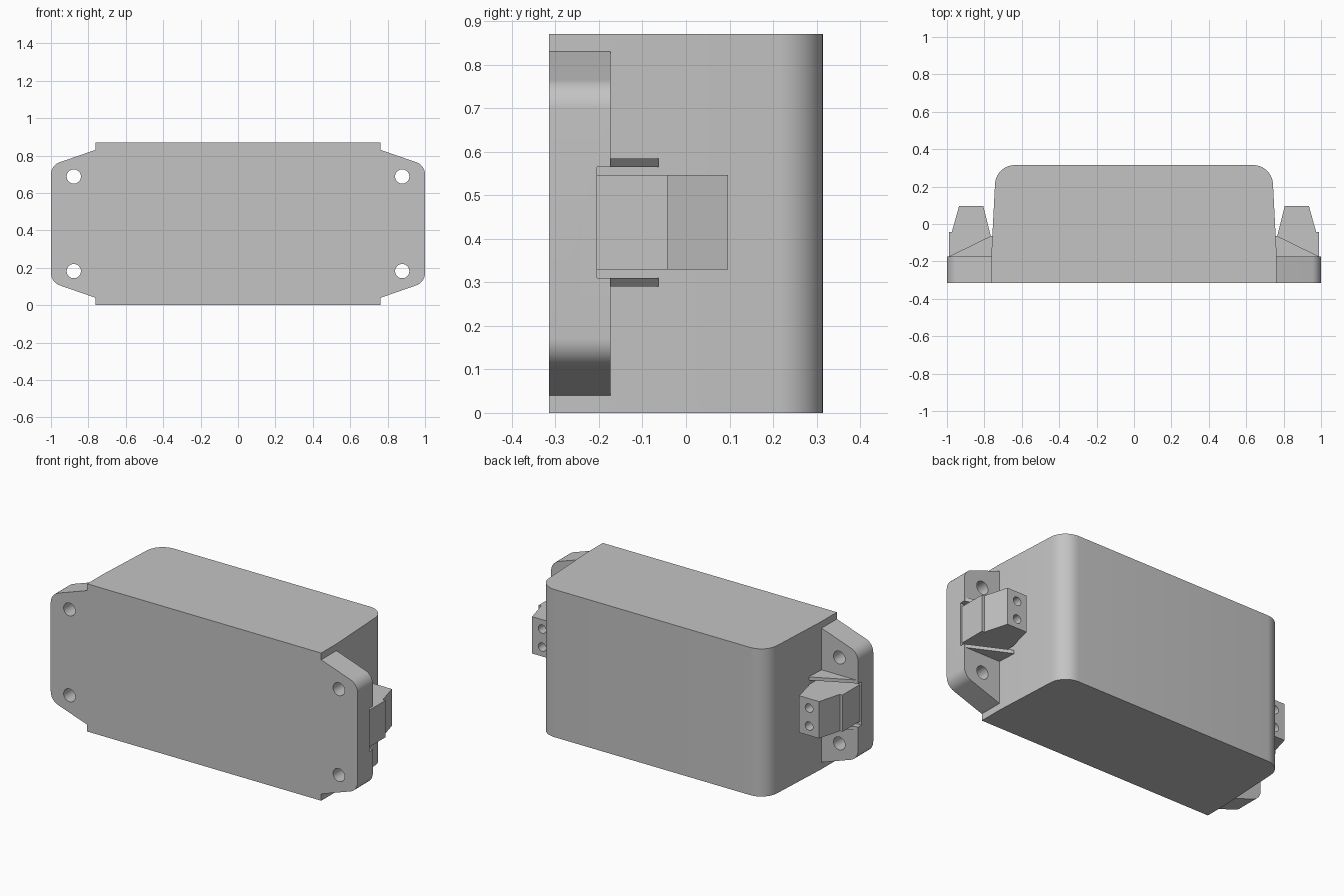
import bpy, bmesh, math
from mathutils import Vector

if "Cube" in bpy.data.objects:
    bpy.data.objects.remove(bpy.data.objects["Cube"])

HEIGHT, MID = 0.87, 0.435
FRONT, STEP, BACK = -0.315, -0.173, 0.315

grey = bpy.data.materials.new("light grey plastic")
grey.use_nodes = True
grey.diffuse_color = (0.55, 0.55, 0.55, 1)
grey.node_tree.nodes["Principled BSDF"].inputs["Base Color"].default_value = (0.55, 0.55, 0.55, 1)


def rounded(points, steps=10):
    """Replace each (x, y, tangent_length) corner with a circular arc."""
    out = []
    for i, p in enumerate(points):
        c = Vector(p[:2])
        if len(p) == 2:
            out.append(c)
            continue
        a = (Vector(points[i - 1][:2]) - c).normalized()
        b = (Vector(points[(i + 1) % len(points)][:2]) - c).normalized()
        half = a.angle(b) / 2
        radius = p[2] * math.tan(half)
        centre = c + (a + b).normalized() * p[2] / math.cos(half)
        inward = (c - centre).normalized()
        sweep = math.pi / 2 - half
        side = (a - inward * a.dot(inward)).normalized()
        for k in range(steps + 1):
            t = sweep * (1 - 2 * k / steps)
            out.append(centre + radius * (inward * math.cos(t) + side * math.sin(t)))
    return out


def prism(name, points, lo, hi, axis):
    """Extrude a profile along z (points are x, y) or along y (points are x, z)."""
    bm = bmesh.new()
    place = (lambda p, d: (p[0], p[1], d)) if axis == "z" else (lambda p, d: (p[0], d, p[1]))
    face = bm.faces.new([bm.verts.new(place(p, lo)) for p in points])
    moved = bmesh.ops.extrude_face_region(bm, geom=[face])["geom"]
    shift = Vector(place((0, 0), hi - lo))
    bmesh.ops.translate(bm, vec=shift, verts=[v for v in moved if isinstance(v, bmesh.types.BMVert)])
    bmesh.ops.recalc_face_normals(bm, faces=bm.faces)
    mesh = bpy.data.meshes.new(name)
    bm.to_mesh(mesh)
    bm.free()
    mesh.materials.append(grey)
    obj = bpy.data.objects.new(name, mesh)
    bpy.context.collection.objects.link(obj)
    return obj


def circle(x, z, r, n=32):
    return [(x + r * math.cos(math.tau * i / n), z + r * math.sin(math.tau * i / n)) for i in range(n)]


def combine(target, other, operation):
    """Apply a boolean and discard the helper."""
    mod = target.modifiers.new("combine", "BOOLEAN")
    mod.operation, mod.object, mod.solver = operation, other, "EXACT"
    graph = bpy.context.evaluated_depsgraph_get()
    mesh = bpy.data.meshes.new_from_object(target.evaluated_get(graph))
    target.modifiers.clear()
    target.data = mesh
    bpy.data.objects.remove(other)


def smooth(obj):
    bpy.ops.object.select_all(action="DESELECT")
    obj.select_set(True)
    bpy.context.view_layer.objects.active = obj
    bpy.ops.object.shade_smooth_by_angle(angle=math.radians(20))


def mirror(points, about=0):
    return [(2 * about - p[0], *p[1:]) for p in reversed(points)]


# Front plate with mounting ears, and the drafted box behind it
low = [(0.763, 0), (0.763, 0.04), (1, 0.122, 0.05)]
right = low + [(p[0], HEIGHT - p[1], *p[2:]) for p in reversed(low)]
housing = prism("housing", rounded(right + mirror(right)), FRONT, STEP, "y")
wall = [(0.763, STEP - 0.02), (0.763, STEP), (0.738, BACK, 0.1)]
box = prism("box", rounded(wall + mirror(wall)), 0, HEIGHT, "z")
combine(housing, box, "UNION")

for s in (1, -1):
    # Mounting holes
    for dz in (-0.253, 0.253):
        combine(housing, prism("hole", circle(s * 0.878, MID + dz, 0.038), -0.4, 0, "y"), "DIFFERENCE")
    # Terminal recess
    recess = [(s * 0.763, 0.31), (s * 1.1, 0.31), (s * 1.1, 0.565), (s * 0.763, 0.565)]
    combine(housing, prism("recess", recess, -0.205, -0.1, "y"), "DIFFERENCE")
smooth(housing)

for s, side in ((1, "left"), (-1, "right")):
    # Triangular ribs
    rib = [(s * 0.75, -0.063), (s * 0.75, STEP), (s * 0.988, STEP), (s * 0.763, -0.063)]
    for lo, level in ((0.29, "lower"), (0.565, "upper")):
        prism(f"{side}_{level}_rib", rib, lo, lo + 0.02, "z")
    # Terminal block with two wire sockets
    outline = [(0.767, -0.205), (0.99, -0.205), (0.99, -0.043), (0.974, -0.043),
               (0.935, 0.097), (0.806, 0.097), (0.767, -0.06)]
    block = prism(f"{side}_terminal", [(s * x, y) for x, y in outline], 0.33, 0.547, "z")
    for dz in (-0.053, 0.053):
        combine(block, prism("socket", circle(s * 0.87, 0.438 + dz, 0.025), -0.05, 0.2, "y"), "DIFFERENCE")
    smooth(block)
